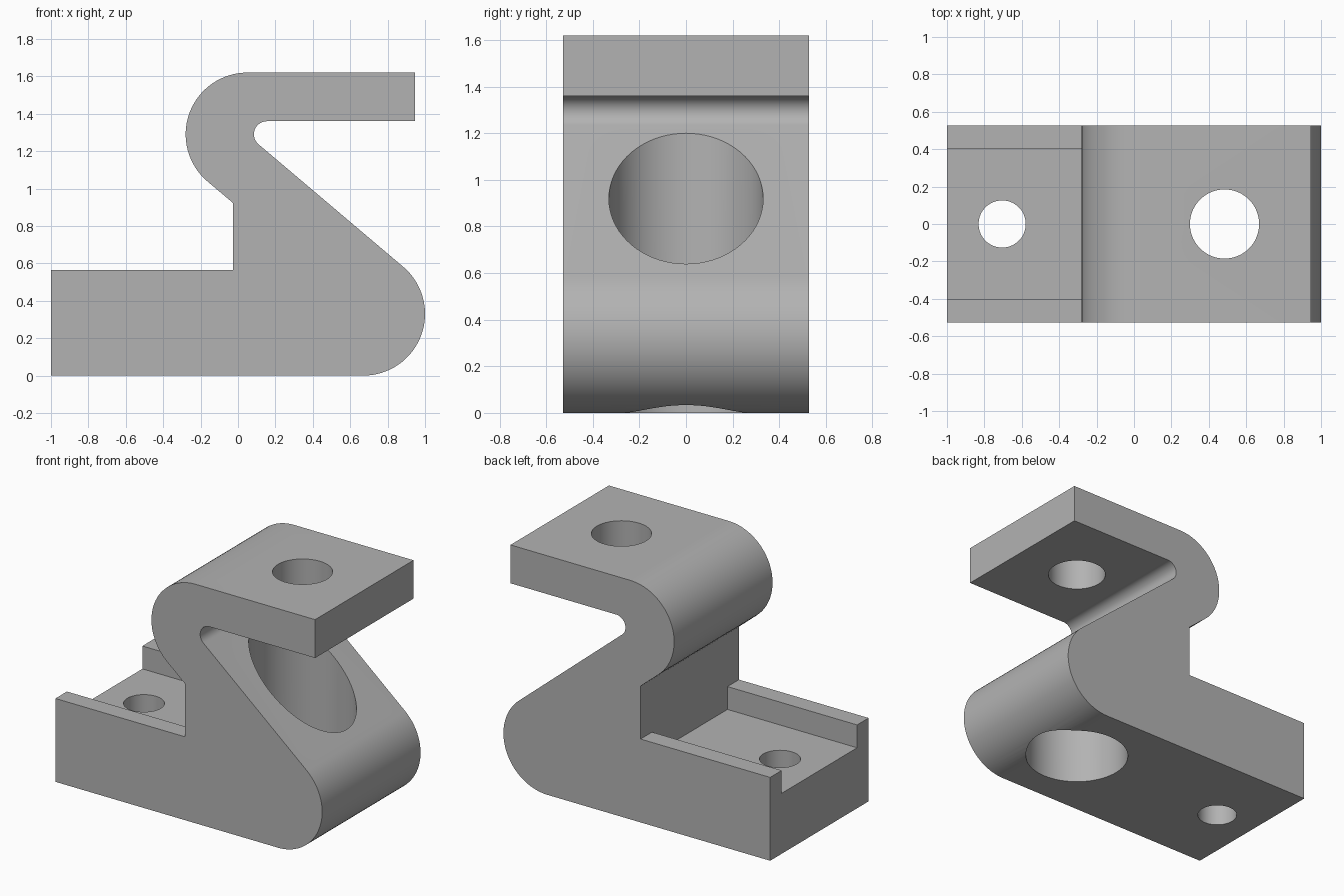
import bpy, bmesh, math

if "Cube" in bpy.data.objects:
    bpy.data.objects.remove(bpy.data.objects["Cube"])

HALF_DEPTH = 0.527
R = 0.33                              # outer bend radius
SLOPE = math.atan2(0.762, 0.648)      # direction of the diagonal's normal

grey = bpy.data.materials.new("grey")
grey.diffuse_color = (0.45, 0.45, 0.45, 1)
grey.use_nodes = True
grey.node_tree.nodes["Principled BSDF"].inputs["Base Color"].default_value = grey.diffuse_color


def arc(cx, cz, r, a0, a1, n=24):
    """Points of an arc in the XZ plane."""
    angles = [a0 + (a1 - a0) * i / n for i in range(n + 1)]
    return [(cx + r * math.cos(a), cz + r * math.sin(a)) for a in angles]


def extrude_profile(name, points, half_depth):
    """Closed XZ profile extruded along Y."""
    bm = bmesh.new()
    face = bm.faces.new([bm.verts.new((x, -half_depth, z)) for x, z in points])
    moved = bmesh.ops.extrude_face_region(bm, geom=[face])["geom"]
    verts = [v for v in moved if isinstance(v, bmesh.types.BMVert)]
    bmesh.ops.translate(bm, verts=verts, vec=(0, 2 * half_depth, 0))
    bmesh.ops.recalc_face_normals(bm, faces=bm.faces)
    mesh = bpy.data.meshes.new(name)
    bm.to_mesh(mesh)
    bm.free()
    obj = bpy.data.objects.new(name, mesh)
    bpy.context.collection.objects.link(obj)
    mesh.materials.append(grey)
    return obj


def cylinder(name, x, r, z0, z1):
    """Vertical cylinder used to drill a hole."""
    bpy.ops.mesh.primitive_cylinder_add(vertices=72, radius=r, depth=z1 - z0,
                                        location=(x, 0, (z0 + z1) / 2))
    obj = bpy.context.object
    obj.name = name
    obj.data.materials.append(grey)
    return obj


# Z-shaped bracket body: base, rounded toe, diagonal web, bend and top plate
profile = [(-1, 0)]
profile += arc(1 - R, R, R, -math.pi / 2, SLOPE, 32)
profile += arc(0.155, 1.29, 0.07, SLOPE + math.pi, math.pi / 2, 16)
profile += [(0.947, 1.36), (0.947, 1.62)]
profile += arc(0.05, 1.29, R, math.pi / 2, SLOPE + math.pi, 32)
profile += [(-0.028, 0.924), (-0.028, 0.565), (-1, 0.565)]
bracket = extrude_profile("bracket", profile, HALF_DEPTH)

# Channel between the side rails, and the three vertical holes
cutters = [
    extrude_profile("channel_cutter",
                    [(-1.1, 0.41), (-0.028, 0.41), (-0.028, 0.7), (-1.1, 0.7)], 0.404),
    cylinder("base_hole_cutter", -0.705, 0.126, -0.1, 0.6),
    cylinder("access_hole_cutter", 0.484, 0.331, -0.1, 1.28),
    cylinder("plate_hole_cutter", 0.484, 0.185, 1.24, 1.8),
]
bpy.ops.object.select_all(action='DESELECT')
bpy.context.view_layer.objects.active = bracket
bracket.select_set(True)
for cutter in cutters:
    mod = bracket.modifiers.new(cutter.name, 'BOOLEAN')
    mod.operation = 'DIFFERENCE'
    mod.solver = 'EXACT'
    mod.object = cutter
    bpy.ops.object.modifier_apply(modifier=mod.name)
for cutter in cutters:
    bpy.data.objects.remove(cutter)

# Smooth bends and bores, crisp edges elsewhere
bpy.ops.object.shade_smooth_by_angle(angle=math.radians(25))
